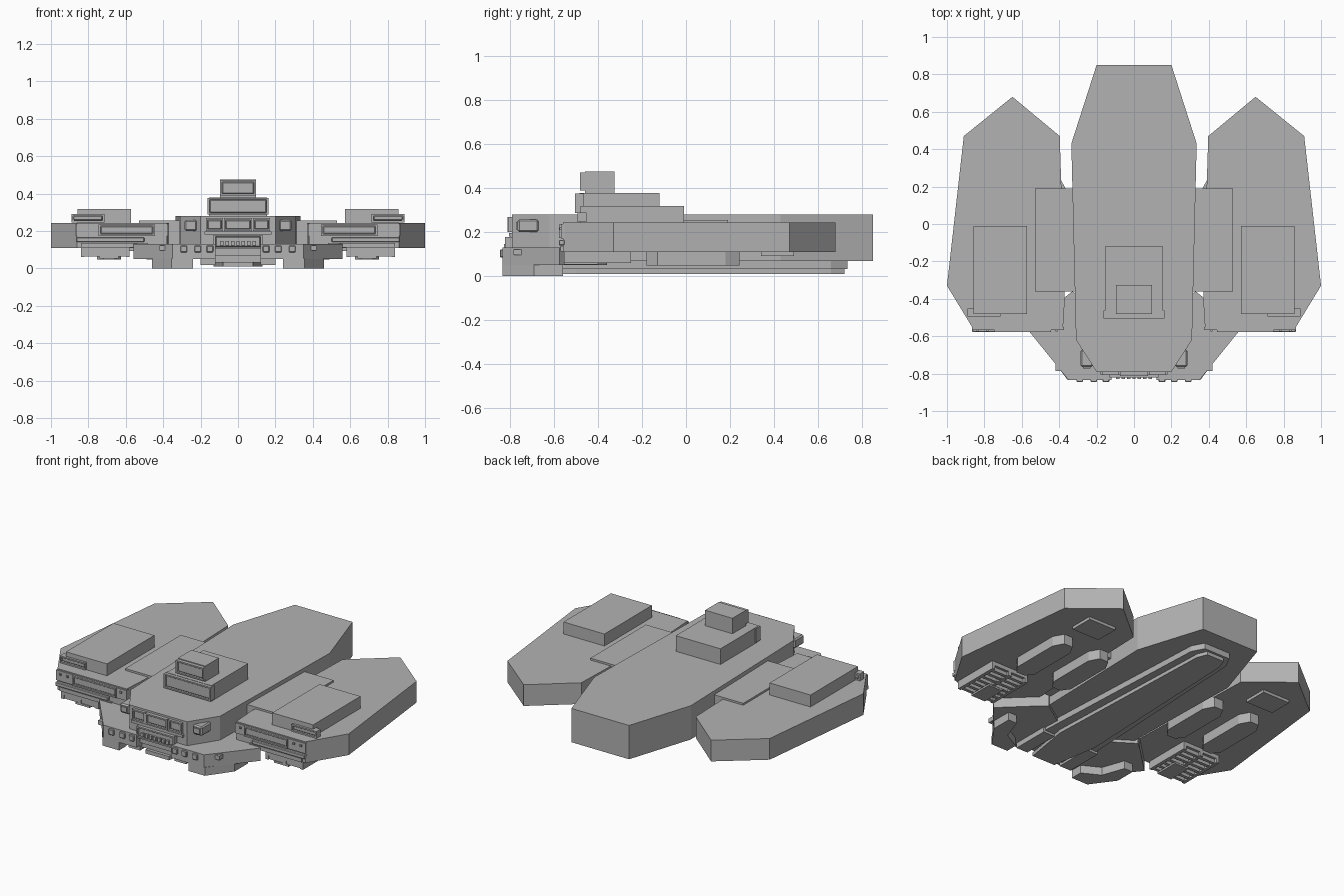
import bpy, bmesh, math

grey = bpy.data.materials.new("hull_grey")
grey.diffuse_color = (0.45, 0.45, 0.45, 1)


def finish(name, bm, mirror, bevel):
    bmesh.ops.recalc_face_normals(bm, faces=bm.faces)
    me = bpy.data.meshes.new(name)
    bm.to_mesh(me)
    bm.free()
    me.materials.append(grey)
    ob = bpy.data.objects.new(name, me)
    bpy.context.collection.objects.link(ob)
    if bevel:
        b = ob.modifiers.new("bevel", 'BEVEL')
        b.width, b.segments = bevel, 1
    if mirror:
        ob.modifiers.new("mirror", 'MIRROR')
    return ob


def prism(name, pts, z0, z1, mirror=True, bevel=0):
    """Extrude a plan outline from z0 to z1."""
    bm = bmesh.new()
    f = bm.faces.new([bm.verts.new((x, y, z0)) for x, y in pts])
    r = bmesh.ops.extrude_face_region(bm, geom=[f])
    for v in r["geom"]:
        if isinstance(v, bmesh.types.BMVert):
            v.co.z = z1
    return finish(name, bm, mirror, bevel)


def box(name, x0, x1, y0, y1, z0, z1, mirror=True, bevel=0):
    return prism(name, [(x0, y0), (x1, y0), (x1, y1), (x0, y1)], z0, z1, mirror, bevel)


def sym(pts):
    """Complete a right-hand half outline across x = 0."""
    return pts + [(-x, y) for x, y in reversed(pts)]


def framed(name, x0, x1, y, z0, z1, mirror=True):
    """Raised frame of four bars around a bevelled pane, facing -y."""
    t = 0.009
    box(name + "_pane", x0 + t, x1 - t, y - 0.014, y + 0.02, z0 + t, z1 - t, mirror, 0.005)
    box(name + "_frame_low", x0, x1, y - 0.022, y + 0.02, z0, z0 + t, mirror)
    box(name + "_frame_high", x0, x1, y - 0.022, y + 0.02, z1 - t, z1, mirror)
    box(name + "_frame_in", x0, x0 + t, y - 0.022, y + 0.02, z0 + t, z1 - t, mirror)
    box(name + "_frame_out", x1 - t, x1, y - 0.022, y + 0.02, z0 + t, z1 - t, mirror)


# Central hull and bridge tower
prism("central_hull", sym([(0.2, 0.85), (0.335, 0.43), (0.31, -0.62), (0.2, -0.79)]),
      0.068, 0.28, False)
box("bridge_base", -0.155, 0.155, -0.485, -0.12, 0.28, 0.378, False)
box("bridge_top", -0.095, 0.095, -0.46, -0.325, 0.378, 0.475, False)
framed("bridge_base_window", -0.162, 0.162, -0.483, 0.288, 0.376, False)
framed("bridge_top_window", -0.095, 0.095, -0.46, 0.39, 0.47, False)

# Keel in two steps
prism("keel_upper", sym([(0.09, 0.735), (0.13, 0.66), (0.19, -0.55), (0.13, -0.78)]),
      0.032, 0.07, False)
prism("keel_lower", sym([(0.06, 0.72), (0.085, 0.66), (0.13, -0.5), (0.08, -0.8)]),
      0.01, 0.034, False)

# Nose: windows, grille and corner lamps
framed("nose_window_mid", -0.075, 0.075, -0.79, 0.2, 0.268, False)
framed("nose_window_side", 0.08, 0.172, -0.785, 0.2, 0.268)
box("nose_ledge", -0.18, 0.18, -0.805, -0.77, 0.18, 0.197, False)
framed("nose_grille", -0.13, 0.13, -0.8, 0.105, 0.178, False)
for i in range(7):
    x = -0.087 + i * 0.029
    box("nose_grille_tooth", x - 0.009, x + 0.009, -0.828, -0.79, 0.122, 0.145, False)
box("nose_chin", -0.2, 0.2, -0.8, -0.6, 0.068, 0.105, False)
box("corner_lamp", 0.22, 0.285, -0.765, -0.67, 0.2, 0.258, True, 0.008)
box("corner_lamp_pane", 0.233, 0.272, -0.772, -0.76, 0.213, 0.245)

# Lower front wings with feet and lamps
prism("lower_wing", [(0.12, -0.835), (0.35, -0.835), (0.56, -0.575), (0.38, -0.4),
                     (0.33, -0.36), (0.12, -0.5)], 0.05, 0.13)
prism("outer_foot", [(0.24, -0.835), (0.355, -0.835), (0.46, -0.69), (0.46, -0.56),
                     (0.4, -0.56), (0.35, -0.7), (0.24, -0.76)], 0.0, 0.052)
box("inner_foot", 0.12, 0.2, -0.8, -0.56, 0.018, 0.052)
for x in (0.15, 0.215, 0.29):
    box("wing_lamp", x - 0.018, x + 0.018, -0.845, -0.83, 0.085, 0.122, True, 0.004)
box("wing_side_lamp", 0.385, 0.42, -0.785, -0.74, 0.095, 0.122)

# Side pods with roof blocks and connectors
prism("side_pod", [(0.38, -0.56), (0.86, -0.56), (1.0, -0.33), (0.91, 0.47),
                   (0.65, 0.68), (0.397, 0.47), (0.37, -0.4)], 0.11, 0.243)
box("pod_roof_block", 0.573, 0.857, -0.48, -0.01, 0.24, 0.318)
box("connector_plate", 0.315, 0.53, -0.36, 0.19, 0.12, 0.255)

# Pod front: light bars, bumper strips and bolts
framed("pod_roof_lamp", 0.715, 0.89, -0.472, 0.246, 0.29)
framed("pod_light_bar", 0.445, 0.745, -0.555, 0.174, 0.235)
box("pod_front_plate", 0.375, 0.865, -0.567, -0.55, 0.172, 0.236)
box("pod_bumper_upper", 0.5, 0.865, -0.578, -0.55, 0.14, 0.165, True, 0.004)
box("pod_bumper_lower", 0.48, 0.84, -0.57, -0.55, 0.112, 0.136)
for x in (0.415, 0.785, 0.835):
    box("pod_bolt", x - 0.006, x + 0.006, -0.575, -0.56, 0.21, 0.222)

# Pod underside: skids, hatch and slatted grille
for cx in (0.425, 0.69):
    prism("pod_skid", [(cx - 0.065, -0.13), (cx - 0.03, -0.18), (cx + 0.03, -0.18),
                       (cx + 0.065, -0.13), (cx + 0.065, 0.18), (cx + 0.03, 0.243),
                       (cx - 0.03, 0.243), (cx - 0.065, 0.18)], 0.048, 0.115)
box("pod_hatch", 0.55, 0.74, 0.34, 0.49, 0.092, 0.112)
box("pod_grille_base", 0.58, 0.84, -0.555, -0.25, 0.085, 0.112)
for x0, x1 in ((0.58, 0.6), (0.7, 0.72), (0.82, 0.84)):
    box("pod_grille_rail", x0, x1, -0.555, -0.25, 0.06, 0.088)
for i in range(7):
    y = -0.55 + i * 0.044
    box("pod_grille_slat", 0.6, 0.82, y, y + 0.02, 0.062, 0.088)
box("pod_grille_front", 0.64, 0.74, -0.555, -0.4, 0.052, 0.064)
